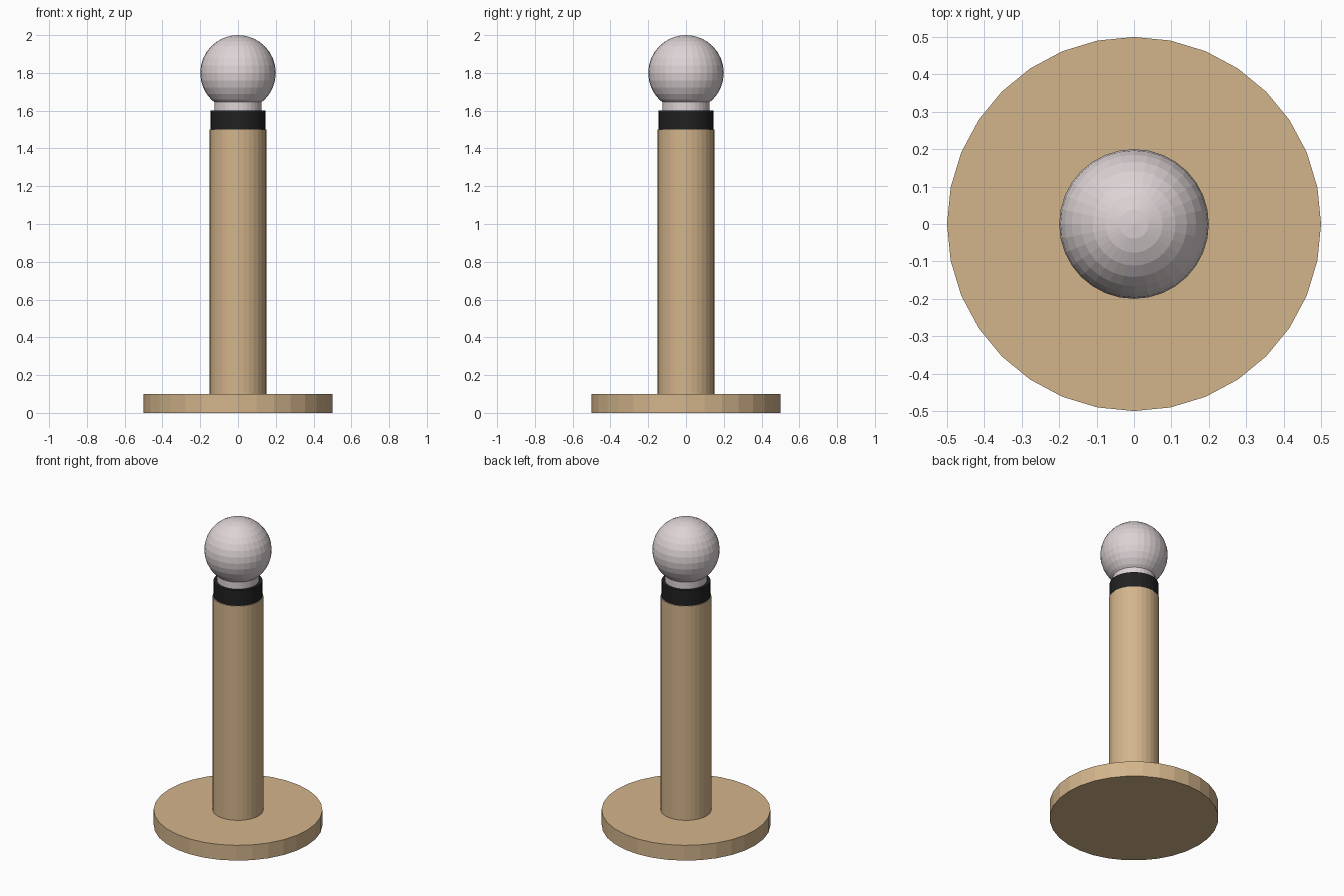
import bpy

default = bpy.data.objects.get("Cube")
if default:
    bpy.data.objects.remove(default, do_unlink=True)


def material(name, colour):
    mat = bpy.data.materials.new(name)
    mat.use_nodes = True
    mat.diffuse_color = (*colour, 1)
    mat.node_tree.nodes["Principled BSDF"].inputs["Base Color"].default_value = (*colour, 1)
    return mat


def finish(name, mat):
    obj = bpy.context.object
    obj.name = name
    obj.data.materials.append(mat)


def cylinder(name, radius, bottom, top, mat):
    bpy.ops.mesh.primitive_cylinder_add(
        vertices=32, radius=radius, depth=top - bottom, location=(0, 0, (bottom + top) / 2))
    finish(name, mat)


wood = material("tan wood", (0.65, 0.46, 0.26))
black = material("black", (0.015, 0.015, 0.015))
pale = material("pale grey", (0.72, 0.65, 0.66))

# Round foot and upright post
cylinder("base", 0.5, 0, 0.1, wood)
cylinder("post", 0.15, 0.1, 1.5, wood)

# Dark collar and short neck under the ball
cylinder("collar", 0.145, 1.5, 1.6, black)
cylinder("neck", 0.125, 1.6, 1.7, pale)

# Faceted ball on top
bpy.ops.mesh.primitive_uv_sphere_add(segments=32, ring_count=16, radius=0.2, location=(0, 0, 1.8))
finish("ball", pale)
